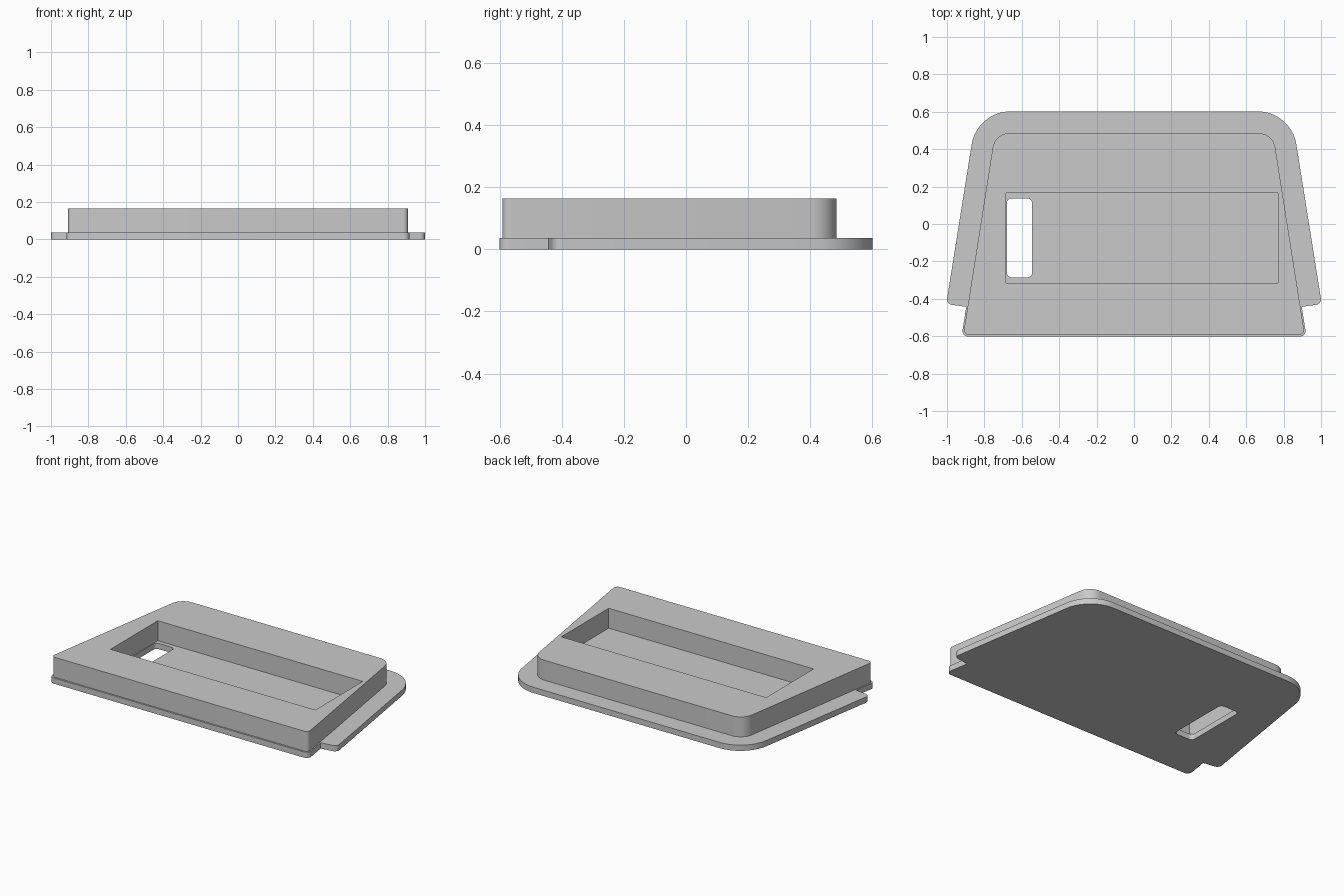
import bpy, bmesh, math
from mathutils import Vector

cube = bpy.data.objects.get("Cube")
if cube:
    bpy.data.objects.remove(cube, do_unlink=True)

grey = bpy.data.materials.new("plain grey")
grey.use_nodes = True
grey.diffuse_color = (0.59, 0.59, 0.59, 1)
grey.node_tree.nodes["Principled BSDF"].inputs["Base Color"].default_value = grey.diffuse_color


def rounded(corners):
    """Outline from (x, y, radius) corners, each replaced by a tangent arc."""
    outline = []
    for i, (x, y, r) in enumerate(corners):
        p = Vector((x, y))
        if r == 0:
            outline.append(p)
            continue
        a = (Vector(corners[i - 1][:2]) - p).normalized()
        b = (Vector(corners[(i + 1) % len(corners)][:2]) - p).normalized()
        half = a.angle(b) / 2
        centre = p + (a + b).normalized() * r / math.sin(half)
        start = (p + a * r / math.tan(half) - centre).normalized()
        end = (p + b * r / math.tan(half) - centre).normalized()
        steps = 16 if r > 0.05 else 8
        outline += [centre + start.slerp(end, k / steps) * r for k in range(steps + 1)]
    return outline


def mirrored(half):
    """Closed corner list from its +x half, listed front to back."""
    return half + [(-x, y, r) for x, y, r in reversed(half)]


def box(x0, x1, y0, y1, r=0):
    return [(x0, y0, r), (x1, y0, r), (x1, y1, r), (x0, y1, r)]


def slab(name, z0, z1, *loops):
    """Extrude the first outline, leaving the other outlines open as holes."""
    bm = bmesh.new()
    edges = []
    for corners in loops:
        verts = [bm.verts.new((p.x, p.y, z0)) for p in rounded(corners)]
        edges += [bm.edges.new((v, verts[i - 1])) for i, v in enumerate(verts)]
    bmesh.ops.triangle_fill(bm, edges=edges, use_beauty=True, normal=(0, 0, 1))
    top = bmesh.ops.extrude_face_region(bm, geom=bm.faces[:], use_keep_orig=True)["geom"]
    bmesh.ops.translate(bm, vec=(0, 0, z1 - z0),
                        verts=[v for v in top if isinstance(v, bmesh.types.BMVert)])
    bmesh.ops.recalc_face_normals(bm, faces=bm.faces[:])
    mesh = bpy.data.meshes.new(name)
    bm.to_mesh(mesh)
    bm.free()
    mesh.materials.append(grey)
    obj = bpy.data.objects.new(name, mesh)
    bpy.context.collection.objects.link(obj)
    bpy.ops.object.select_all(action="DESELECT")
    obj.select_set(True)
    bpy.context.view_layer.objects.active = obj
    bpy.ops.object.shade_smooth_by_angle(angle=math.radians(30))


PLATE_TOP = 0.037

# Base flange with side tabs and a slot through it
flange = mirrored([(0.922, -0.602, 0.03), (0.897, -0.443, 0),
                   (1.004, -0.428, 0.03), (0.84, 0.602, 0.21)])
slab("base_flange", 0, PLATE_TOP, flange, box(-0.68, -0.545, -0.285, 0.137, 0.025))

# Raised frame around the rectangular pocket
frame = mirrored([(0.913, -0.592, 0.025), (0.743, 0.486, 0.09)])
slab("raised_frame", PLATE_TOP, 0.165, frame, box(-0.685, 0.77, -0.315, 0.165))
